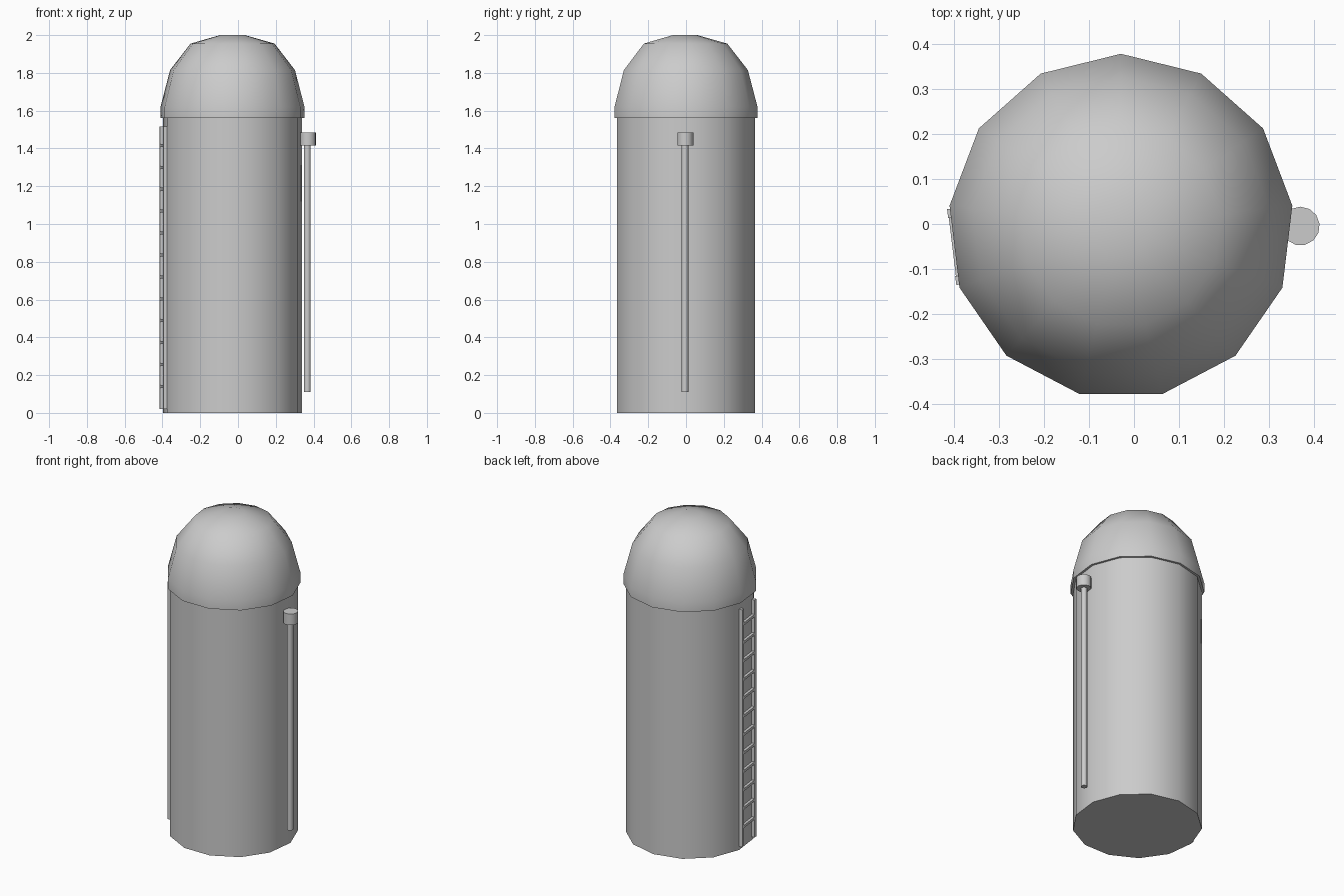
import bpy, bmesh
from math import sin, cos, tau, radians
from mathutils import Vector, Matrix

cube = bpy.data.objects.get("Cube")
if cube:
    bpy.data.objects.remove(cube, do_unlink=True)

SIDES = 13
AXIS = Vector((-0.029, -0.0055))      # tower centre line
BODY_R = 0.37

grey = bpy.data.materials.new("plain grey")
grey.use_nodes = True
grey.diffuse_color = (0.6, 0.6, 0.6, 1)
grey.node_tree.nodes["Principled BSDF"].inputs["Base Color"].default_value = (0.6, 0.6, 0.6, 1)


def corner(i, r, centre):
    """Corner i of the polygon, counted from +y towards -x."""
    a = tau * i / SIDES
    return Vector((centre.x - r * sin(a), centre.y + r * cos(a)))


def finish(name, bm, smooth=True):
    bmesh.ops.recalc_face_normals(bm, faces=bm.faces)
    mesh = bpy.data.meshes.new(name)
    bm.to_mesh(mesh)
    bm.free()
    mesh.materials.append(grey)
    obj = bpy.data.objects.new(name, mesh)
    bpy.context.collection.objects.link(obj)
    if smooth:
        bpy.ops.object.select_all(action='DESELECT')
        obj.select_set(True)
        bpy.context.view_layer.objects.active = obj
        bpy.ops.object.shade_smooth_by_angle(angle=radians(42))
    return obj


def lathe(name, profile, centre):
    """Stack polygon rings from (radius, z) pairs and close both ends."""
    bm = bmesh.new()
    rings = [[bm.verts.new((*corner(i, r, centre), z)) for i in range(SIDES)]
             for r, z in profile]
    for low, high in zip(rings, rings[1:]):
        for i in range(SIDES):
            j = (i + 1) % SIDES
            bm.faces.new((low[i], low[j], high[j], high[i]))
    bm.faces.new(rings[0])
    bm.faces.new(rings[-1])
    return finish(name, bm)


# Tower and overhanging domed roof
lathe("tower_body", [(BODY_R, 0), (BODY_R, 1.565)], AXIS)
lathe("dome_roof", [(0.384, 1.56), (0.384, 1.62), (0.333, 1.815),
                    (0.224, 1.955), (0.066, 2.0)], AXIS)

# Vent pipe with cap
lathe("vent_pipe", [(0.018, 0.11), (0.018, 1.42)], Vector((0.367, -0.0055)))
lathe("vent_cap", [(0.043, 1.415), (0.043, 1.485)], Vector((0.37, -0.0045)))

# Ladder lying flat on one wall facet
start, end = corner(3, BODY_R, AXIS), corner(4, BODY_R, AXIS)
along = (end - start).normalized()
out = Vector((along.y, -along.x))
if out.dot(start - AXIS) < 0:
    out = -out
middle = (start + end) / 2
facing = Matrix(((along.x, out.x, 0), (along.y, out.y, 0), (0, 0, 1))).to_4x4()


def ladder_box(name, offset, depth, z, size):
    bm = bmesh.new()
    spot = middle + along * offset + out * depth
    bmesh.ops.create_cube(bm, size=1)
    bmesh.ops.transform(bm, verts=bm.verts, matrix=Matrix.Translation((*spot, z))
                        @ facing @ Matrix.Diagonal((*size, 1)))
    finish(name, bm, smooth=False)


for side, offset in (("back", -0.075), ("front", 0.075)):
    ladder_box("ladder_rail_" + side, offset, 0.0095, 0.7675, (0.02, 0.021, 1.495))
for i in range(12):
    ladder_box(f"ladder_rung_{i + 1}", 0, 0.0105, 0.14 + 0.116 * i, (0.15, 0.016, 0.016))
